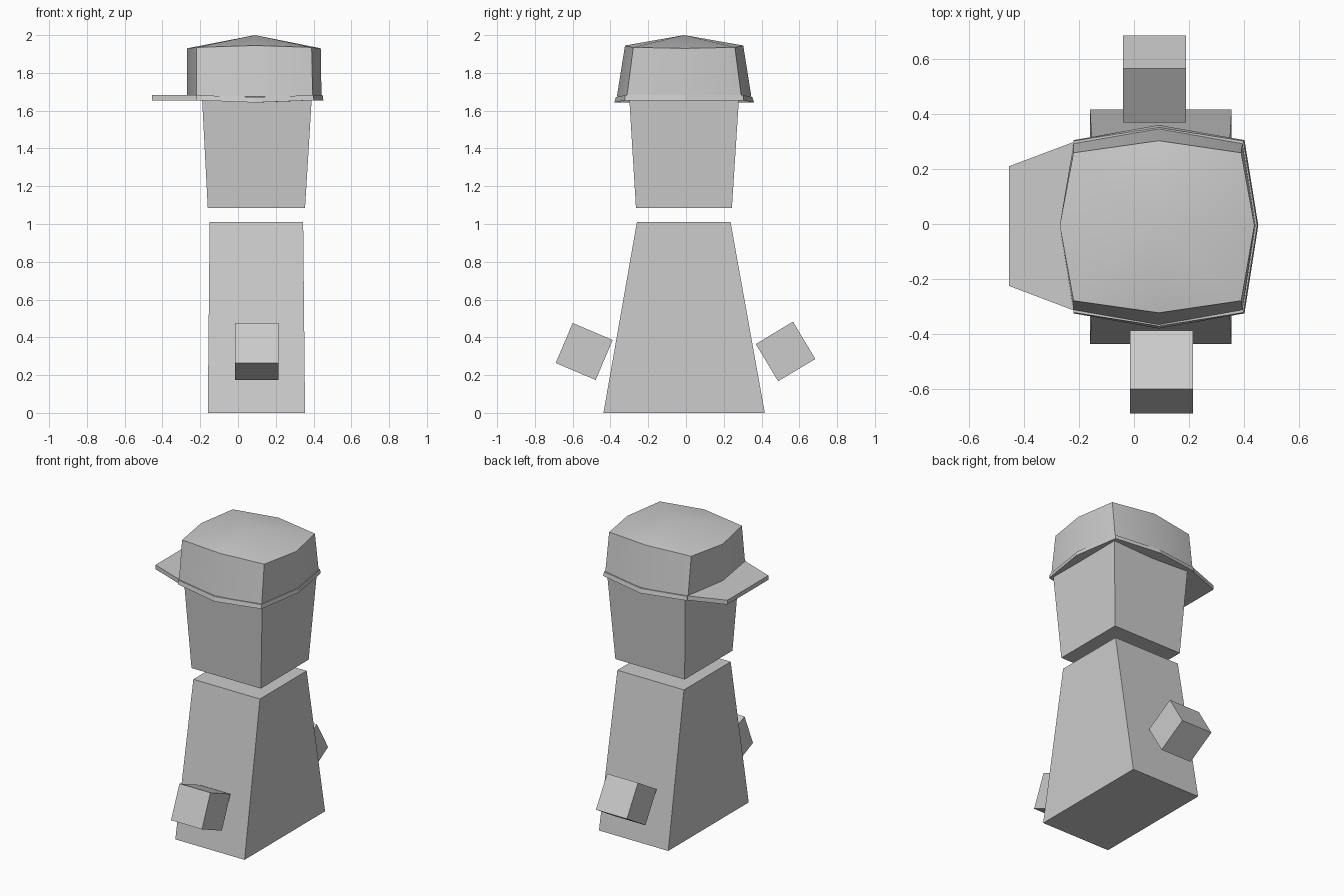
import bpy, math

if "Cube" in bpy.data.objects:
    bpy.data.objects.remove(bpy.data.objects["Cube"])


def make(name, verts, faces, smooth=False):
    me = bpy.data.meshes.new(name)
    me.from_pydata(verts, [], faces)
    ob = bpy.data.objects.new(name, me)
    bpy.context.collection.objects.link(ob)
    bpy.context.view_layer.objects.active = ob
    ob.select_set(True)
    bpy.ops.object.mode_set(mode='EDIT')
    bpy.ops.mesh.select_all(action='SELECT')
    bpy.ops.mesh.normals_make_consistent(inside=False)
    bpy.ops.object.mode_set(mode='OBJECT')
    if smooth:
        bpy.ops.object.shade_smooth_by_angle(angle=math.radians(30))
    ob.select_set(False)
    return ob


def loft(name, rings, apex=None, smooth=False):
    """Skin matching rings of points; cap the ends, the top optionally with a peak."""
    n = len(rings[0])
    verts = [p for r in rings for p in r]
    faces = [(k*n + i, k*n + (i+1) % n, (k+1)*n + (i+1) % n, (k+1)*n + i)
             for k in range(len(rings)-1) for i in range(n)]
    faces.append(tuple(range(n)))
    last = (len(rings)-1)*n
    if apex:
        verts.append(apex)
        faces += [(last+i, last+(i+1) % n, len(verts)-1) for i in range(n)]
    else:
        faces.append(tuple(range(last, last+n)))
    return make(name, verts, faces, smooth)


def rect(x0, x1, y0, y1, z):
    return [(x0, y0, z), (x1, y0, z), (x1, y1, z), (x0, y1, z)]


CX, CY = 0.09, -0.01


def octagon(left, right, cl, cr, corner_y, mid_y, z_corner, z_side, z_mid):
    """Bulged square: four corners plus four pushed-out midpoints."""
    return [(cl, CY-corner_y, z_corner), (CX, CY-mid_y, z_mid),
            (cr, CY-corner_y, z_corner), (right, CY+0.005, z_side),
            (cr, CY+corner_y, z_corner), (CX, CY+mid_y, z_mid),
            (cl, CY+corner_y, z_corner), (left, CY+0.005, z_side)]


# Tapered body and head
loft("body", [rect(-0.16, 0.355, -0.437, 0.417, 0), rect(-0.15, 0.345, -0.26, 0.236, 1.01)])
loft("head", [rect(-0.16, 0.355, -0.265, 0.243, 1.085), rect(-0.19, 0.39, -0.30, 0.28, 1.66)])

# Hands: tilted cubes either side
for name, x, y, angle in (("left_hand", 0.1, -0.539, -23), ("right_hand", 0.075, 0.527, 31)):
    bpy.ops.mesh.primitive_cube_add(size=0.23, location=(x, y, 0.325),
                                    rotation=(math.radians(angle), 0, 0))
    bpy.context.object.name = name

# Cap crown with a shallow peak
loft("cap_crown",
     [octagon(-0.27, 0.442, -0.22, 0.395, 0.303, 0.356, 1.675, 1.675, 1.675),
      octagon(-0.27, 0.438, -0.22, 0.39, 0.269, 0.313, 1.935, 1.93, 1.945)],
     apex=(CX, CY, 2.0), smooth=True)

# Thin band round the cap
loft("cap_band",
     [octagon(-0.22, 0.452, -0.22, 0.402, 0.315, 0.37, 1.655, 1.655, 1.643),
      octagon(-0.22, 0.448, -0.22, 0.398, 0.312, 0.361, 1.682, 1.682, 1.672)])

# Visor
visor = [(-0.455, -0.225), (-0.22, -0.314), (-0.22, 0.298), (-0.455, 0.21)]
loft("cap_visor", [[(x, y, z) for x, y in visor] for z in (1.655, 1.684)])
